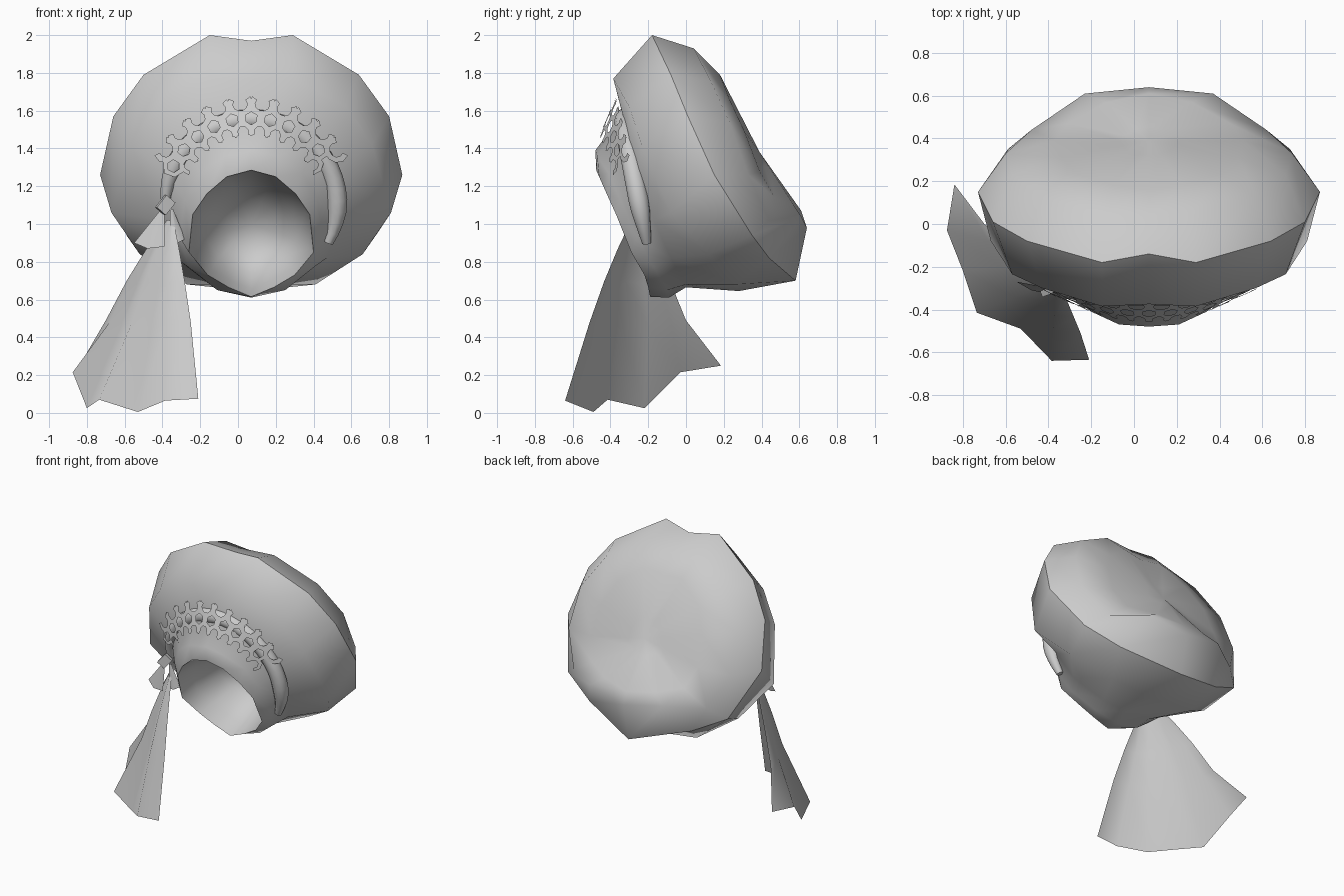
import bpy, bmesh, math
from mathutils import Vector, Matrix

if "Cube" in bpy.data.objects:
    bpy.data.objects.remove(bpy.data.objects["Cube"])

MID = 0.07  # the cap is symmetric about this x

grey = bpy.data.materials.new("plain grey")
grey.use_nodes = True
COLOUR = (0.6, 0.6, 0.6, 1)
grey.diffuse_color = COLOUR
grey.node_tree.nodes["Principled BSDF"].inputs["Base Color"].default_value = COLOUR


def add_object(name, data):
    data.materials.append(grey)
    ob = bpy.data.objects.new(name, data)
    bpy.context.collection.objects.link(ob)
    return ob


def finish(name, bm, smooth=True):
    me = bpy.data.meshes.new(name)
    for f in bm.faces:
        f.smooth = smooth
    bm.to_mesh(me)
    bm.free()
    return add_object(name, me)


def bridge(bm, a, b, closed):
    n = len(a)
    for i in range(n if closed else n - 1):
        j = (i + 1) % n
        bm.faces.new((a[i], a[j], b[j], b[i]))


def mirrored(half):
    """Half an outline, top centre to bottom centre, made into a full ring."""
    left = [(-x, y, z) for x, y, z in half[-2:0:-1]]
    return [Vector((x + MID, y, z)) for x, y, z in half + left]


def shrunk(ring, centre, scale, shift=Vector()):
    return [centre + (p - centre) * scale + shift for p in ring]


def shell(name, rings, tip):
    """Skin a list of rings and close the last one onto a tip."""
    bm = bmesh.new()
    loops = [[bm.verts.new(p) for p in r] for r in rings]
    for a, b in zip(loops, loops[1:]):
        bridge(bm, a, b, True)
    end = bm.verts.new(tip)
    last = loops[-1]
    for i in range(len(last)):
        bm.faces.new((last[i], last[(i + 1) % len(last)], end))
    bmesh.ops.recalc_face_normals(bm, faces=bm.faces)
    if len(loops) > 4:  # the widest rim is a hard edge
        hard = set(loops[4])
        for e in bm.edges:
            if set(e.verts) <= hard:
                e.smooth = False
    finish(name, bm)


# Cap: rings from the head opening over the front face and rim to the back
opening = mirrored([(0, -.475, 1.285), (.13, -.46, 1.25), (.235, -.42, 1.16), (.31, -.37, 1.05),
                    (.33, -.29, .85), (.23, -.22, .73), (.12, -.2, .665), (0, -.19, .615)])
band = mirrored([(0, -.48, 1.39), (.14, -.47, 1.36), (.27, -.41, 1.27), (.35, -.35, 1.13),
                 (.38, -.26, .93), (.33, -.17, .77), (.18, -.1, .65), (0, -.09, .61)])
valley = mirrored([(0, -.33, 1.59), (.18, -.33, 1.56), (.36, -.3, 1.44), (.45, -.25, 1.28),
                   (.47, -.17, 1.02), (.4, -.08, .82), (.2, 0, .68), (0, 0, .665)])
front = mirrored([(0, -.375, 1.77), (.22, -.385, 1.77), (.5, -.3, 1.62), (.64, -.235, 1.42),
                  (.74, -.08, 1.06), (.59, .12, .84), (.34, .26, .68), (0, .28, .645)])
rim = mirrored([(0, -.14, 1.97), (.22, -.18, 2), (.57, -.08, 1.79), (.73, .01, 1.57),
                (.8, .15, 1.26), (.66, .35, .94), (.42, .44, .82), (0, .58, .7)])
shoulder = mirrored([(0, .03, 1.92), (.2, .04, 1.93), (.5, .13, 1.76), (.64, .23, 1.54),
                     (.67, .33, 1.26), (.55, .44, 1.02), (.3, .61, 1.04), (0, .64, .98)])
dome = mirrored([(0, .16, 1.78), (.16, .18, 1.79), (.33, .23, 1.66), (.42, .31, 1.49),
                 (.44, .39, 1.28), (.38, .47, 1.14), (.2, .57, 1.1), (0, .61, 1.07)])
tip = Vector((MID, .39, 1.38))
shell("cap", [opening, band, valley, front, rim, shoulder, dome, shrunk(dome, tip, .3)], tip)

# Lining: a bowl sunk into the opening
mouth, inward = Vector((MID, -.33, .95)), Vector((0, 1, .1))
shell("lining", [opening] + [shrunk(opening, mouth, s, inward * d)
                             for s, d in ((.92, .14), (.72, .34), (.4, .45))],
      mouth + inward * .48)

# Cord: tapered roll arching over the band
curve = bpy.data.curves.new("cord", "CURVE")
curve.dimensions = "3D"
curve.bevel_depth = .055
curve.bevel_resolution = 3
curve.use_fill_caps = True
spline = curve.splines.new("POLY")
steps = 28
spline.points.add(steps)
for i, pt in enumerate(spline.points):
    a = math.radians(-26 + 206 * i / steps)
    pt.co = (MID + .455 * math.cos(a), -.245 - .085 * math.sin(a), 1.1 + .455 * math.sin(a), 1)
    pt.radius = min(1, .45 + i * .16, .4 + (steps - i) * .15)
spline.use_smooth = True
add_object("cord", curve)


# Lattice: a row of hexagon links with open claws on both edges
def on_arc(s, r):
    a = s / .47
    return Vector((MID + r * math.sin(a), -.415 + .42 * (r - .47) + .09 * math.sin(a) ** 2,
                   1.1 + r * math.cos(a)))


def link(bm, s, r, middle, span, segments):
    """A flat hexagon, or an open claw centred on the middle angle."""
    closed = span == 360
    loops = []
    for size in (.062, .034):
        loop = []
        for k in range(segments if closed else segments + 1):
            a = math.radians(middle + span * (k / segments - .5))
            loop.append(bm.verts.new(on_arc(s + size * math.cos(a), r + size * math.sin(a))))
        loops.append(loop)
    bridge(bm, loops[0], loops[1], closed)


bm = bmesh.new()
pitch = .104
for i in range(-5, 5):
    link(bm, i * pitch, .46, 30, 360, 6)
    claw = (i + .5) * pitch
    link(bm, claw, .46 + .076, -90, 260, 7)
    link(bm, claw, .46 - .074, 90, 220, 5)
finish("lattice", bm, False)


# Ribbon tails: pleated fans spreading from the clasp
def fan(name, apex, hem, rows, lower_hem=()):
    bm = bmesh.new()
    apex = Vector(apex)
    loops = []
    for drop, spread in rows:
        loops.append([bm.verts.new((apex.x + (x - apex.x) * spread,
                                    apex.y + (y - apex.y) * spread,
                                    apex.z + (z - apex.z) * drop)) for x, y, z in hem])
    if lower_hem:
        loops.append([bm.verts.new(p) for p in lower_hem])
    for a, b in zip(loops, loops[1:]):
        bridge(bm, a, b, False)
    finish(name, bm)


fan("long_ribbon", (-.35, -.27, 1.02),
    [(-.25, -.51, .48), (-.38, -.5, .47), (-.46, -.4, .45), (-.56, -.34, .48),
     (-.62, -.2, .46), (-.68, -.08, .48), (-.7, 0, .49)],
    ((0, .08), (.28, .38), (.6, .68), (1, 1)),
    [(-.21, -.635, .075), (-.385, -.64, .065), (-.53, -.49, .005), (-.735, -.415, .07),
     (-.8, -.22, .025), (-.875, -.03, .215), (-.84, .185, .25)])
fan("short_ribbon", (-.39, -.3, 1.08),
    [(-.39, -.33, .88), (-.48, -.31, .87), (-.55, -.27, .9)], ((0, .1), (.5, .55), (1, 1)))
fan("knot_tail", (-.36, -.3, 1.08),
    [(-.28, -.28, .92), (-.32, -.31, .9), (-.36, -.3, .9)], ((0, .2), (1, 1)))

# Clasp
bm = bmesh.new()
bmesh.ops.create_cube(bm, size=1)
place = (Matrix.Translation((-.385, -.31, 1.1)) @ Matrix.Rotation(math.radians(20), 4, "Z")
         @ Matrix.Rotation(math.radians(-50), 4, "Y") @ Matrix.Diagonal((.085, .03, .065, 1)))
bmesh.ops.transform(bm, matrix=place, verts=bm.verts)
finish("clasp", bm, False)
